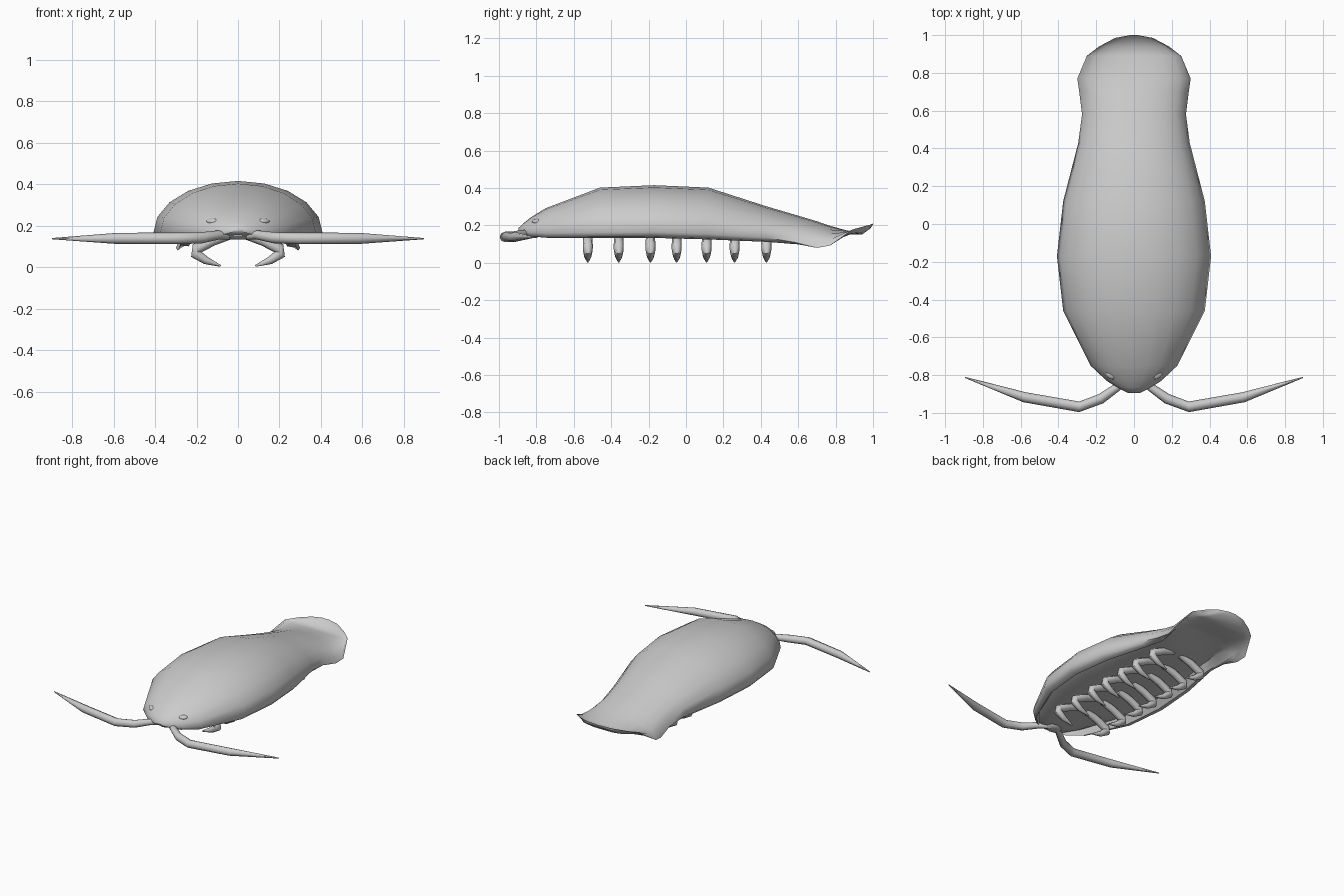
import bpy, bmesh, math
from mathutils import Vector, Matrix

if "Cube" in bpy.data.objects:
    bpy.data.objects.remove(bpy.data.objects["Cube"])

grey = bpy.data.materials.new("plain_grey")
grey.diffuse_color = (0.6, 0.6, 0.6, 1)
grey.use_nodes = True
grey.node_tree.nodes["Principled BSDF"].inputs["Base Color"].default_value = grey.diffuse_color


def finish(name, bm, angle=60):
    bmesh.ops.recalc_face_normals(bm, faces=bm.faces)
    mesh = bpy.data.meshes.new(name)
    bm.to_mesh(mesh)
    bm.free()
    mesh.materials.append(grey)
    ob = bpy.data.objects.new(name, mesh)
    bpy.context.collection.objects.link(ob)
    bpy.ops.object.select_all(action='DESELECT')
    bpy.context.view_layer.objects.active = ob
    ob.select_set(True)
    bpy.ops.object.shade_smooth_by_angle(angle=math.radians(angle))
    return ob


def loft(bm, rings):
    """Skin closed rings of points and cap both ends."""
    vs = [[bm.verts.new(p) for p in r] for r in rings]
    n = len(vs[0])
    for a, b in zip(vs, vs[1:]):
        for i in range(n):
            j = (i + 1) % n
            bm.faces.new((a[i], a[j], b[j], b[i]))
    bm.faces.new(vs[0])
    bm.faces.new(vs[-1])


def tube(name, points, radii, ref, sides=8):
    """Tapered limb along a bent path; ref is the normal of the path's plane."""
    pts = [Vector(p) for p in points]
    rings = []
    for i, p in enumerate(pts):
        d = (pts[min(i + 1, len(pts) - 1)] - pts[max(i - 1, 0)]).normalized()
        u = d.cross(Vector(ref)).normalized()
        v = d.cross(u)
        rings.append([p + radii[i] * (u * math.cos(t) + v * math.sin(t))
                      for t in (2 * math.pi * k / sides for k in range(sides))])
    bm = bmesh.new()
    loft(bm, rings)
    return finish(name, bm)


def ellipsoid(name, loc, size, turn=(0, 0, 0)):
    bm = bmesh.new()
    bmesh.ops.create_uvsphere(bm, u_segments=10, v_segments=6, radius=1)
    rot = Matrix.Rotation(turn[2], 4, 'Z') @ Matrix.Rotation(turn[0], 4, 'X')
    bm.transform(Matrix.Translation(loc) @ rot @ Matrix.Diagonal((*size, 1)))
    return finish(name, bm)


# Body: y, half width, rim height, crown height, lip drop, belly height
body = [
    (-0.895, 0.03, 0.172, 0.187, 0.004, 0.170),
    (-0.865, 0.09, 0.165, 0.215, 0.012, 0.155),
    (-0.83, 0.145, 0.162, 0.243, 0.020, 0.148),
    (-0.75, 0.23, 0.160, 0.292, 0.026, 0.150),
    (-0.46, 0.375, 0.163, 0.402, 0.030, 0.155),
    (-0.17, 0.408, 0.165, 0.415, 0.032, 0.155),
    (0.12, 0.375, 0.155, 0.402, 0.030, 0.152),
    (0.43, 0.295, 0.135, 0.302, 0.023, 0.145),
    (0.58, 0.275, 0.110, 0.258, 0.010, 0.150),
]
# Tail fan, scooped at the end: y, half width, rim height, centre height, thickness
tail = [
    (0.70, 0.29, 0.080, 0.222, 0.035),
    (0.77, 0.30, 0.092, 0.198, 0.020),
    (0.89, 0.25, 0.178, 0.164, 0.014),
    (0.94, 0.185, 0.192, 0.160, 0.012),
    (0.985, 0.10, 0.204, 0.190, 0.008),
    (1.0, 0.02, 0.210, 0.208, 0.003),
]
spans = (0.94, 0.86, 0.77, 0.66, 0.38)


def arch(y, w, rim, top):
    return [(w * math.cos(math.pi * k / 10), y,
             rim + (top - rim) * math.sin(math.pi * k / 10)) for k in range(11)]


def under(y, w, heights):
    half = [(f * w, y, z) for f, z in zip(spans, heights)]
    return [(-x, y, z) for x, y, z in half] + half[::-1]


rings = []
for y, w, rim, top, lip, low in body:
    # rolled lip, groove, then the belly
    groove = low + lip * 0.8
    rings.append(arch(y, w, rim, top)
                 + under(y, w, (rim - lip * 0.8, rim - lip, groove, low + lip * 0.3, low)))
for y, w, rim, top, thick in tail:
    sheet = [rim + (top - rim) * math.sqrt(1 - f * f) - thick for f in spans]
    sheet[0] = max(sheet[0], rim - 0.008)
    rings.append(arch(y, w, rim, top) + under(y, w, sheet))
bm = bmesh.new()
loft(bm, rings)
finish("shell", bm)

# Mouth between the feelers
ellipsoid("mouth", (0, -0.82, 0.148), (0.06, 0.045, 0.016))

leg_rows = [-0.525, -0.36, -0.19, -0.05, 0.11, 0.26, 0.43]
for side, label in ((-1, "left"), (1, "right")):
    # Eyes
    ellipsoid(f"{label}_eye", (side * 0.125, -0.80, 0.222), (0.032, 0.020, 0.012),
              (math.radians(20), 0, side * math.radians(35)))
    # Feelers
    tube(f"{label}_antenna",
         [(side * x, y, z) for x, y, z in (
             (0.02, -0.81, 0.146), (0.09, -0.865, 0.155), (0.175, -0.925, 0.141),
             (0.29, -0.968, 0.138), (0.58, -0.917, 0.138), (0.895, -0.812, 0.137))],
         [0.014, 0.022, 0.027, 0.028, 0.027, 0.003], (0, 0, 1))
    # Legs hooked inward
    for i, y in enumerate(leg_rows):
        tube(f"{label}_leg_{i + 1}",
             [(side * x, y, z) for x, z in (
                 (0.03, 0.158), (0.12, 0.128), (0.202, 0.088),
                 (0.206, 0.066), (0.155, 0.032), (0.083, 0.005))],
             [0.022, 0.025, 0.027, 0.026, 0.019, 0.004], (0, 1, 0))
